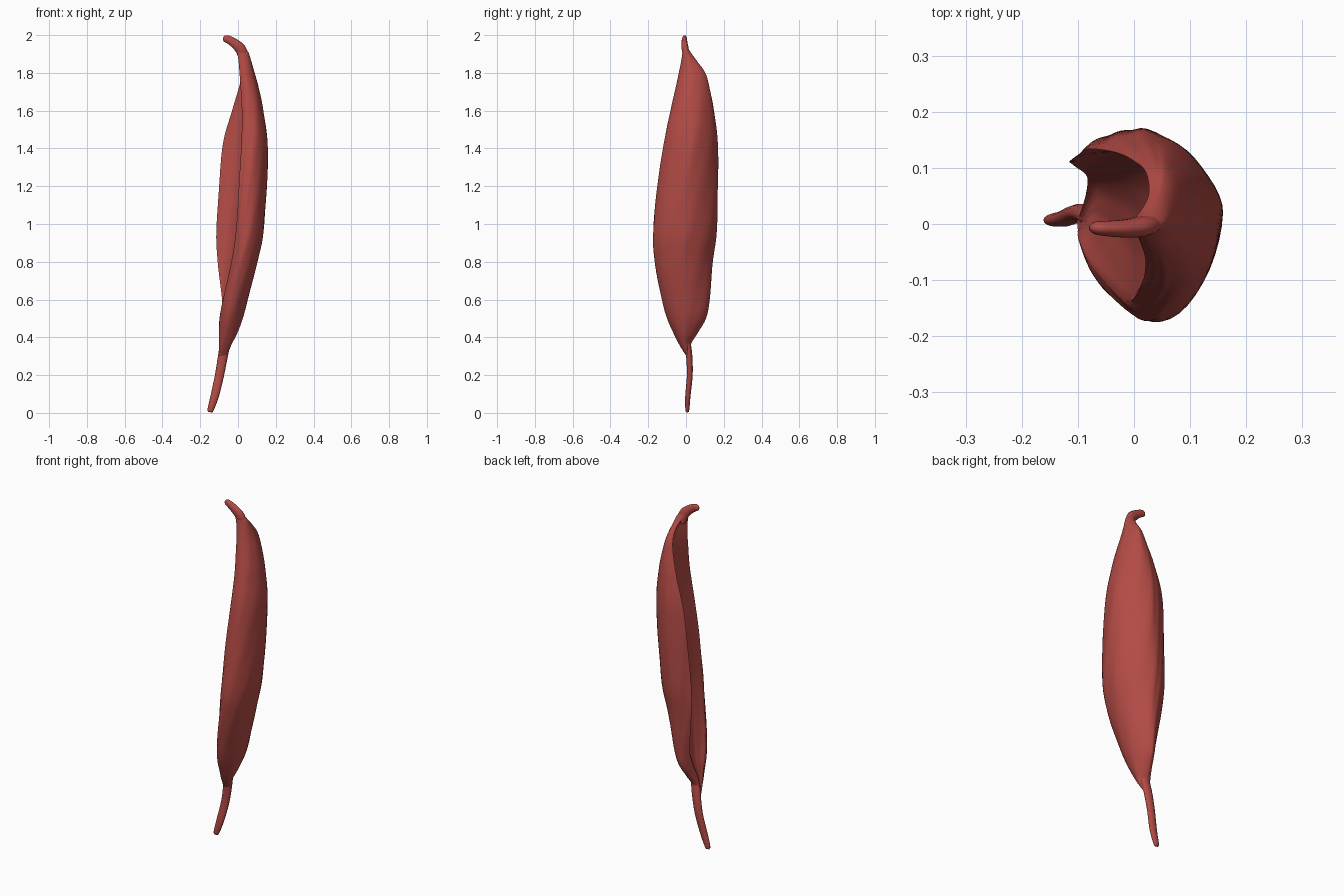
import bpy
import bmesh
import math
from mathutils import Vector

cube = bpy.data.objects.get("Cube")
if cube:
    bpy.data.objects.remove(cube, do_unlink=True)

# Single dried red colour
RED = (0.45, 0.07, 0.06, 1.0)
red = bpy.data.materials.new("dried_red")
red.use_nodes = True
red.diffuse_color = RED
shader = red.node_tree.nodes["Principled BSDF"]
shader.inputs["Base Color"].default_value = RED
shader.inputs["Roughness"].default_value = 0.8


def smooth_path(keys, steps):
    """Catmull-Rom interpolation through rows of any length."""
    rows = [Vector(k) for k in keys]
    result = []
    for i in range(len(rows) - 1):
        p1, p2 = rows[i], rows[i + 1]
        p0 = rows[i - 1] if i else p1
        p3 = rows[i + 2] if i + 2 < len(rows) else p2
        for s in range(steps):
            t = s / steps
            result.append(p1 + (p2 - p0) * (t / 2)
                          + (p0 * 2 - p1 * 5 + p2 * 4 - p3) * (t * t / 2)
                          + (p1 * 3 - p0 - p2 * 3 + p3) * (t ** 3 / 2))
    result.append(rows[-1])
    return result


def loft(name, rings):
    """Skin a stack of closed rings and cap both ends."""
    bm = bmesh.new()
    grid = [[bm.verts.new(p) for p in ring] for ring in rings]
    count = len(rings[0])
    for low, high in zip(grid, grid[1:]):
        for j in range(count):
            k = (j + 1) % count
            bm.faces.new((low[j], low[k], high[k], high[j]))
    bm.faces.new(list(reversed(grid[0])))
    bm.faces.new(grid[-1])
    bmesh.ops.recalc_face_normals(bm, faces=bm.faces)
    mesh = bpy.data.meshes.new(name)
    bm.to_mesh(mesh)
    bm.free()
    mesh.materials.append(red)
    obj = bpy.data.objects.new(name, mesh)
    bpy.context.collection.objects.link(obj)
    bpy.ops.object.select_all(action="DESELECT")
    obj.select_set(True)
    bpy.context.view_layer.objects.active = obj
    bpy.ops.object.shade_smooth_by_angle(angle=math.radians(50))


def tube(name, keys, sides=14):
    """Tapered, slightly flat stalk through rows of x, y, z, radius."""
    path = smooth_path(keys, 6)
    rings = []
    for i, row in enumerate(path):
        before, after = path[max(i - 1, 0)], path[min(i + 1, len(path) - 1)]
        direction = Vector(after[:3]) - Vector(before[:3])
        side = Vector((0, 1, 0))
        across = side.cross(direction).normalized()
        ring = []
        for j in range(sides):
            a = math.tau * j / sides
            ring.append(Vector(row[:3]) + across * (row[3] * math.cos(a))
                        + side * (row[3] * 0.65 * math.sin(a)))
        rings.append(ring)
    loft(name, rings)


def pod_section(row, arc=12):
    """Grooved section: front lip, front, right, back, back lip, groove."""
    z, ax, ay, ymin, xmax, ymax, bx, by, gx, gy = row
    fx = ax + (xmax - ax) * 0.35
    rx = bx + (xmax - bx) * 0.42
    mid = (ymin + ymax) / 2
    points = []
    for s in range(arc):
        t = 1 - s / arc
        points.append((fx + (ax - fx) * t, ymin + (ay - ymin) * t * t))
    for s in range(arc):
        a = s / arc * math.pi / 2
        points.append((fx + (xmax - fx) * math.sin(a),
                       mid + (ymin - mid) * math.cos(a)))
    for s in range(arc):
        a = s / arc * math.pi / 2
        points.append((rx + (xmax - rx) * math.cos(a) ** 1.25,
                       mid + (ymax - mid) * math.sin(a) ** 1.25))
    for s in range(arc):
        t = s / arc
        points.append((rx + (bx - rx) * t, ymax + (by - ymax) * t * t))

    # Groove wall: a curve from back lip to front lip through its deepest point
    front, back = Vector((ax, ay)), Vector((bx, by))
    pull = Vector((gx, gy)) * 2 - (front + back) / 2
    for s in range(arc * 2):
        t = s / (arc * 2)
        points.append(back * (1 - t) ** 2 + pull * (2 * t * (1 - t))
                      + front * t * t)

    # Fine slanted wrinkles that fade toward both ends
    centre = Vector((fx, mid))
    fade = 0.0015 * max(0.0, math.sin(math.pi * min(1, max(0, (z - 0.3) / 1.6))))
    ring = []
    for j, p in enumerate(points):
        p = Vector(p)
        wave = math.sin(j * 1.1 - z * 14) + 0.6 * math.sin(j * 0.55 - z * 9)
        p += (p - centre).normalized() * wave * fade
        ring.append((p.x, p.y, z))
    return ring


# Pod: height, front lip x y, front y, right x, back y, back lip x y, groove x y
pod_keys = [
    (0.30, -.102, .008, .002, -.058, .028, -.100, .020, -.098, .014),
    (0.36, -.100, -.01, -.035, -.035, .025, -.098, .015, -.095, .004),
    (0.42, -.100, -.015, -.065, -.005, .060, -.094, .025, -.088, .008),
    (0.50, -.098, -.03, -.100, .025, .105, -.085, .055, -.075, .025),
    (0.60, -.080, -.07, -.128, .052, .125, -.084, .085, -.058, .035),
    (0.80, -.035, -.12, -.165, .103, .142, -.108, .105, -.030, .045),
    (1.00, -.008, -.14, -.172, .140, .165, -.113, .113, -.006, .055),
    (1.40, .016, -.10, -.122, .157, .168, -.082, .132, .030, .075),
    (1.60, .020, -.062, -.082, .135, .148, -.032, .128, .040, .078),
    (1.72, .014, -.04, -.055, .110, .125, .004, .110, .045, .070),
    (1.80, .008, -.025, -.038, .088, .102, .022, .090, .044, .056),
    (1.86, .003, -.018, -.026, .071, .060, .026, .052, .034, .030),
    (1.91, -.006, -.014, -.019, .054, .024, .006, .016, .006, .004),
    (1.945, -.02, -.012, -.016, .025, .006, -.018, .002, -.018, -.005),
]
loft("pod_body", [pod_section(r) for r in smooth_path(pod_keys, 7)])

# Bent stalk below the pod
tube("stalk", [
    (-.149, .007, .004, .005),
    (-.146, .007, .015, .016),
    (-.123, .010, .090, .022),
    (-.098, .020, .200, .024),
    (-.080, .017, .300, .026),
    (-.066, .006, .380, .028),
])

# Curled tip above the pod
tube("curled_tip", [
    (.030, .002, 1.88, .026),
    (.014, -.004, 1.925, .029),
    (-.016, -.008, 1.955, .025),
    (-.050, -.008, 1.976, .021),
    (-.070, -.007, 1.982, .017),
    (-.079, -.007, 1.984, .006),
])
